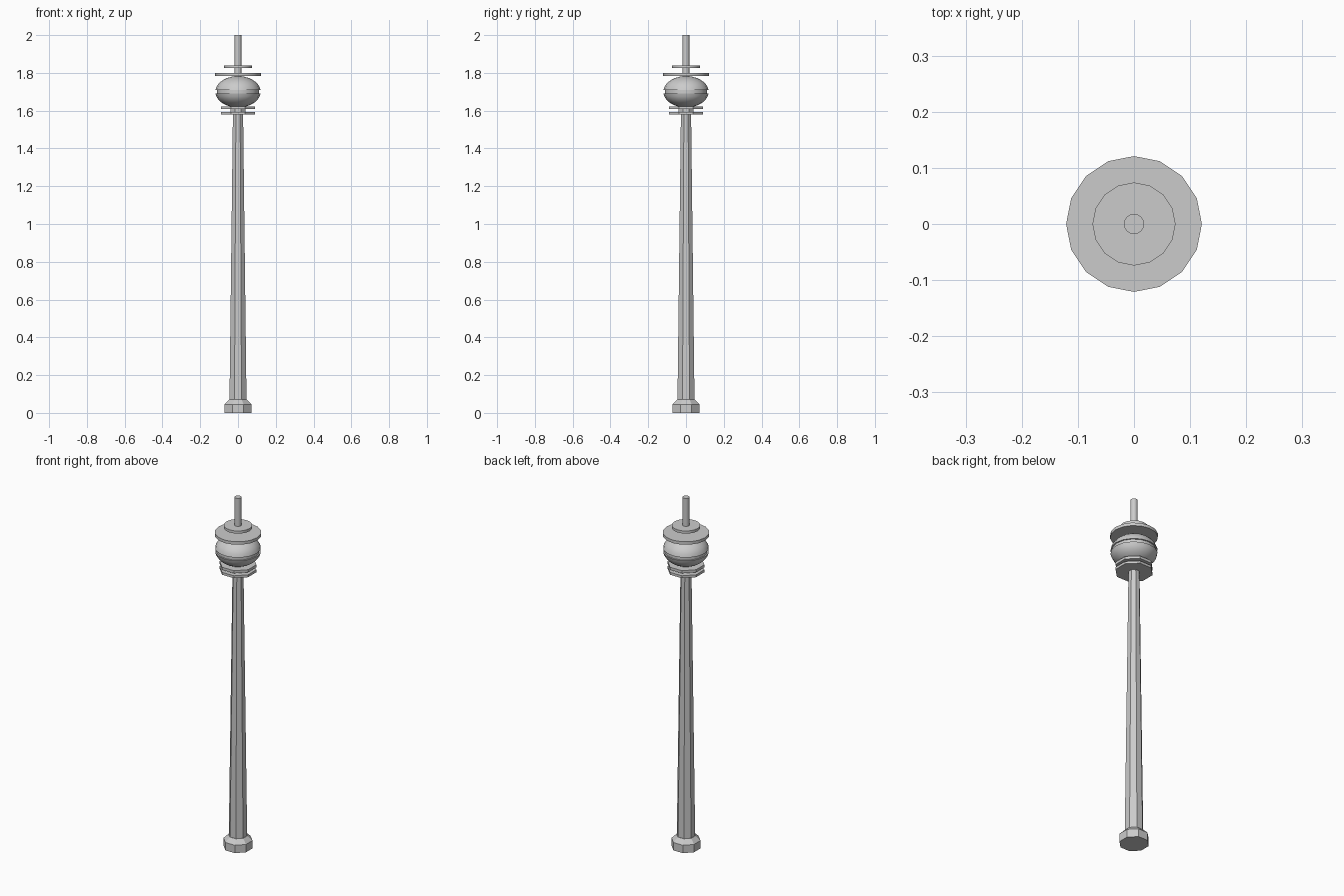
import bpy, bmesh, math

if "Cube" in bpy.data.objects:
    bpy.data.objects.remove(bpy.data.objects["Cube"])


def lathe(name, profile, sides, flat_front=False, smooth=False):
    """Closed revolved solid from (radius, z) pairs; flat_front radii are apothems."""
    offset = math.pi / sides if flat_front else 0.0
    grow = 1 / math.cos(math.pi / sides) if flat_front else 1.0
    bm = bmesh.new()
    rings = []
    for r, z in profile:
        rings.append([bm.verts.new((r * grow * math.cos(offset + 2 * math.pi * i / sides),
                                    r * grow * math.sin(offset + 2 * math.pi * i / sides), z))
                      for i in range(sides)])
    for low, high in zip(rings, rings[1:]):
        for i in range(sides):
            j = (i + 1) % sides
            bm.faces.new((low[i], low[j], high[j], high[i]))
    bm.faces.new(rings[0][::-1])
    bm.faces.new(rings[-1])
    mesh = bpy.data.meshes.new(name)
    bm.to_mesh(mesh)
    bm.free()
    obj = bpy.data.objects.new(name, mesh)
    bpy.context.collection.objects.link(obj)
    if smooth:
        bpy.ops.object.select_all(action='DESELECT')
        obj.select_set(True)
        bpy.context.view_layer.objects.active = obj
        bpy.ops.object.shade_smooth_by_angle(angle=math.radians(35))
    return obj


# Octagonal foot and tapered shaft
lathe("foot", [(0.071, 0), (0.071, 0.045), (0.047, 0.07)], 8, True)
lathe("shaft", [(0.045, 0.07), (0.027, 1.58)], 8, True)

# Two octagonal platforms joined by a neck
lathe("lower_platform", [(0.09, 1.58), (0.09, 1.594)], 8, True)
lathe("platform_neck", [(0.04, 1.594), (0.04, 1.608)], 8, True)
lathe("upper_platform", [(0.09, 1.608), (0.09, 1.623)], 8, True)

# Flattened globe with a recessed belt around the middle
RADIUS, HALF_HEIGHT, CENTRE, GROOVE = 0.12, 0.083, 1.70, 0.009
start = math.asin(GROOVE / HALF_HEIGHT)
angles = [start + (math.radians(84) - start) * i / 7 for i in range(8)]
upper = [(RADIUS * math.cos(a), CENTRE + HALF_HEIGHT * math.sin(a)) for a in angles]
lower = [(r, 2 * CENTRE - z) for r, z in reversed(upper)]
belt = [(0.112, CENTRE - GROOVE), (0.112, CENTRE + GROOVE)]
lathe("globe", lower + belt + upper, 16, smooth=True)

# Roof discs and mast
lathe("roof_disc", [(0.121, 1.783), (0.121, 1.80)], 16, smooth=True)
lathe("mast_disc", [(0.074, 1.825), (0.074, 1.84)], 16, smooth=True)
lathe("mast", [(0.018, 1.78), (0.018, 2.0)], 16, smooth=True)
